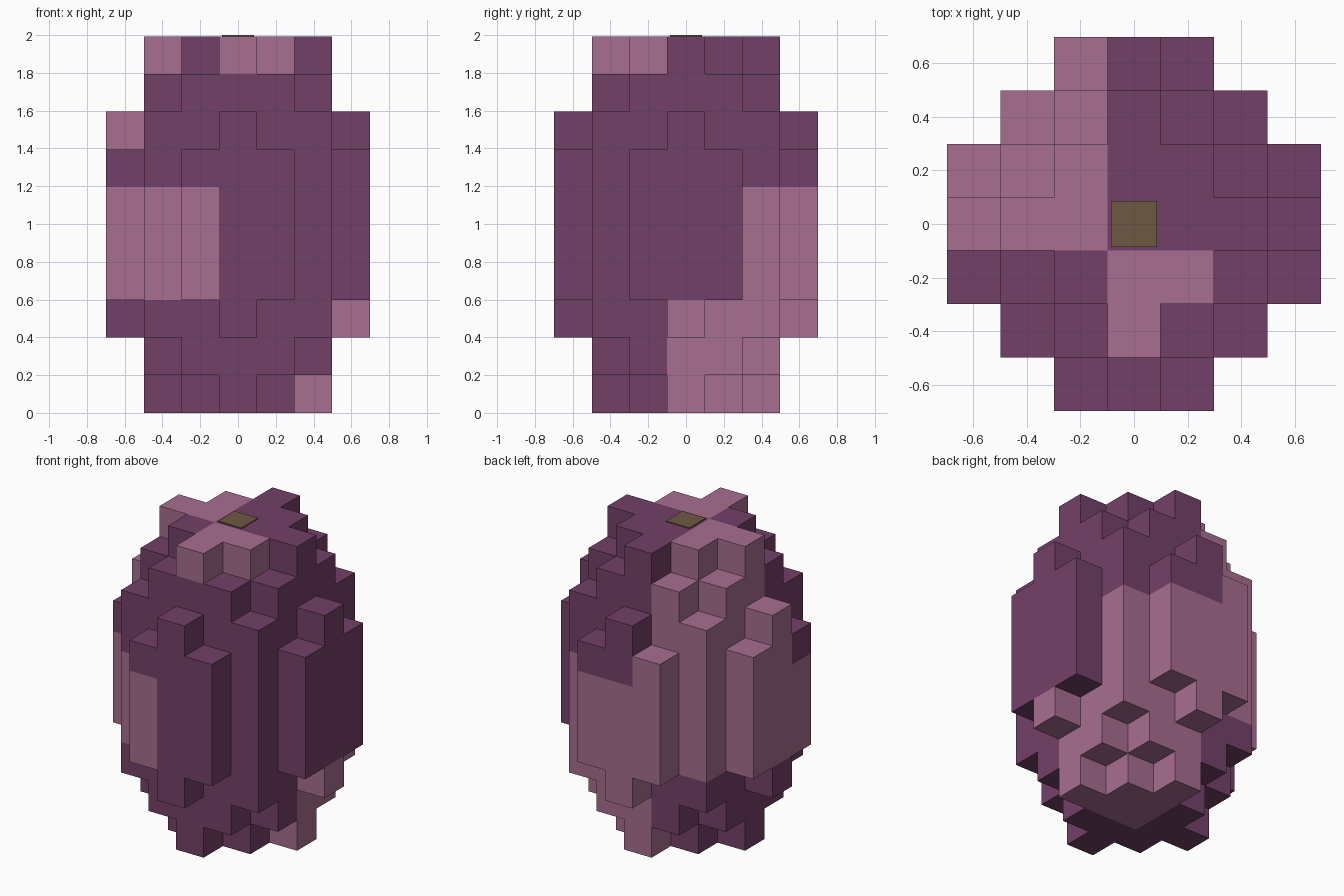
import bpy, bmesh
from mathutils import Vector

if "Cube" in bpy.data.objects:
    bpy.data.objects.remove(bpy.data.objects["Cube"])

PLATE = 0.007
S = (2 - PLATE) / 10            # block size, ten layers tall


def linear(hex_code):
    vals = [int(hex_code[n:n + 2], 16) / 255 for n in (0, 2, 4)]
    return [v / 12.92 if v <= 0.04045 else ((v + 0.055) / 1.055) ** 2.4 for v in vals] + [1]


def material(name, hex_code):
    m = bpy.data.materials.new(name)
    m.diffuse_color = linear(hex_code)
    m.use_nodes = True
    m.node_tree.nodes["Principled BSDF"].inputs["Base Color"].default_value = m.diffuse_color
    return m


def new_object(name, bm, mats):
    mesh = bpy.data.meshes.new(name)
    bm.to_mesh(mesh)
    bm.free()
    for m in mats:
        mesh.materials.append(m)
    obj = bpy.data.objects.new(name, mesh)
    bpy.context.collection.objects.link(obj)
    return obj


dark = material("dark_plum", "744068")
light = material("light_mauve", "A76E90")
brown = material("stem_brown", "6F5942")

# Squared radius of each layer, from either end towards the middle
LIMITS = [4, 5, 9, 10, 10]

# Light patches as (x, y, z) indices of 3x3x3 block groups
PATCHES = {
    (1, 1, 0), (2, 1, 0), (1, 2, 0),
    (0, 0, 1), (0, 1, 1), (0, 2, 1), (1, 1, 1), (1, 2, 1),
    (0, 1, 2), (0, 2, 2),
    (1, 0, 3), (0, 1, 3),
}


def filled(i, j, k):
    return 0 <= k < 10 and i * i + j * j <= LIMITS[min(k, 9 - k)]


# Egg-shaped body: only the exposed faces of each block
bm = bmesh.new()
for k in range(10):
    for i in range(-3, 4):
        for j in range(-3, 4):
            if not filled(i, j, k):
                continue
            patch = ((i + 3) // 3, (j + 3) // 3, k // 3)
            centre = Vector((i, j, k + 0.5)) * S
            for axis in range(3):
                for sign in (-1, 1):
                    n = Vector((0, 0, 0))
                    n[axis] = sign
                    if filled(i + int(n.x), j + int(n.y), k + int(n.z)):
                        continue
                    u = Vector((n.y, n.z, n.x))
                    v = n.cross(u)
                    corners = (-u - v, u - v, u + v, v - u)
                    face = bm.faces.new([bm.verts.new(centre + (n + c) * S / 2) for c in corners])
                    face.material_index = int(patch in PATCHES)
bmesh.ops.remove_doubles(bm, verts=bm.verts, dist=0.001)
new_object("body", bm, [dark, light])

# Thin square stem mark on top
bm = bmesh.new()
bmesh.ops.create_cube(bm, size=1)
bmesh.ops.scale(bm, vec=(0.17, 0.17, PLATE), verts=bm.verts)
bmesh.ops.translate(bm, vec=(0, 0, 2 - PLATE / 2), verts=bm.verts)
new_object("stem_mark", bm, [brown])
